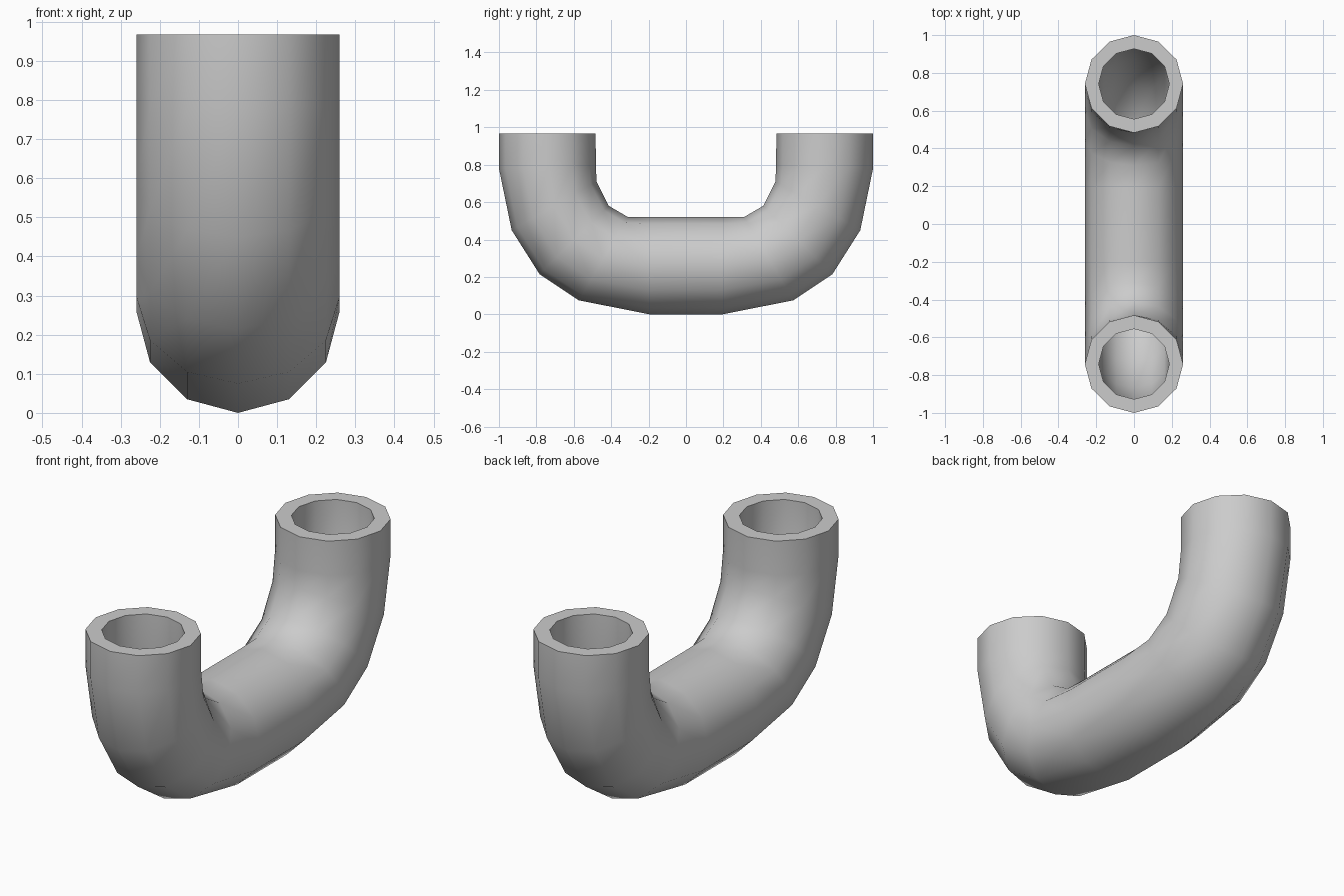
import bpy, bmesh, math

if "Cube" in bpy.data.objects:
    bpy.data.objects.remove(bpy.data.objects["Cube"])

SIDES = 12
BORE = 0.187 / 0.26   # inner radius relative to outer

# Outside and inside bend points (y, z) of each cross-section, top to middle
half = [((1.0, 0.967), (0.483, 0.967)),
        ((1.0, 0.78), (0.482, 0.80)),
        ((0.932, 0.45), (0.478, 0.71)),
        ((0.783, 0.215), (0.413, 0.58)),
        ((0.573, 0.075), (0.31, 0.52)),
        ((0.195, 0.0), (0.195, 0.52))]
mirrored = [((-a[0], a[1]), (-b[0], b[1])) for a, b in reversed(half)]
sections = half + mirrored

bm = bmesh.new()


def ring(section, scale):
    (ay, az), (by, bz) = section
    cy, cz = (ay + by) / 2, (az + bz) / 2
    dy, dz = (ay - by) / 2, (az - bz) / 2
    verts = []
    for i in range(SIDES):
        t = 2 * math.pi * i / SIDES
        c, s = math.cos(t) * scale, math.sin(t) * scale
        verts.append(bm.verts.new((0.26 * s, cy + dy * c, cz + dz * c)))
    return verts


# Outer wall down the path, bore back up, closed by the rims
rings = [ring(s, 1) for s in sections] + [ring(s, BORE) for s in reversed(sections)]
for k, a in enumerate(rings):
    b = rings[(k + 1) % len(rings)]
    for i in range(SIDES):
        j = (i + 1) % SIDES
        bm.faces.new((a[i], a[j], b[j], b[i]))
bmesh.ops.recalc_face_normals(bm, faces=bm.faces[:])

mesh = bpy.data.meshes.new("u_pipe")
bm.to_mesh(mesh)
bm.free()
pipe = bpy.data.objects.new("u_pipe", mesh)
bpy.context.collection.objects.link(pipe)

# Smooth walls with crisp rims
bpy.context.view_layer.objects.active = pipe
pipe.select_set(True)
bpy.ops.object.shade_smooth_by_angle(angle=math.radians(50))
